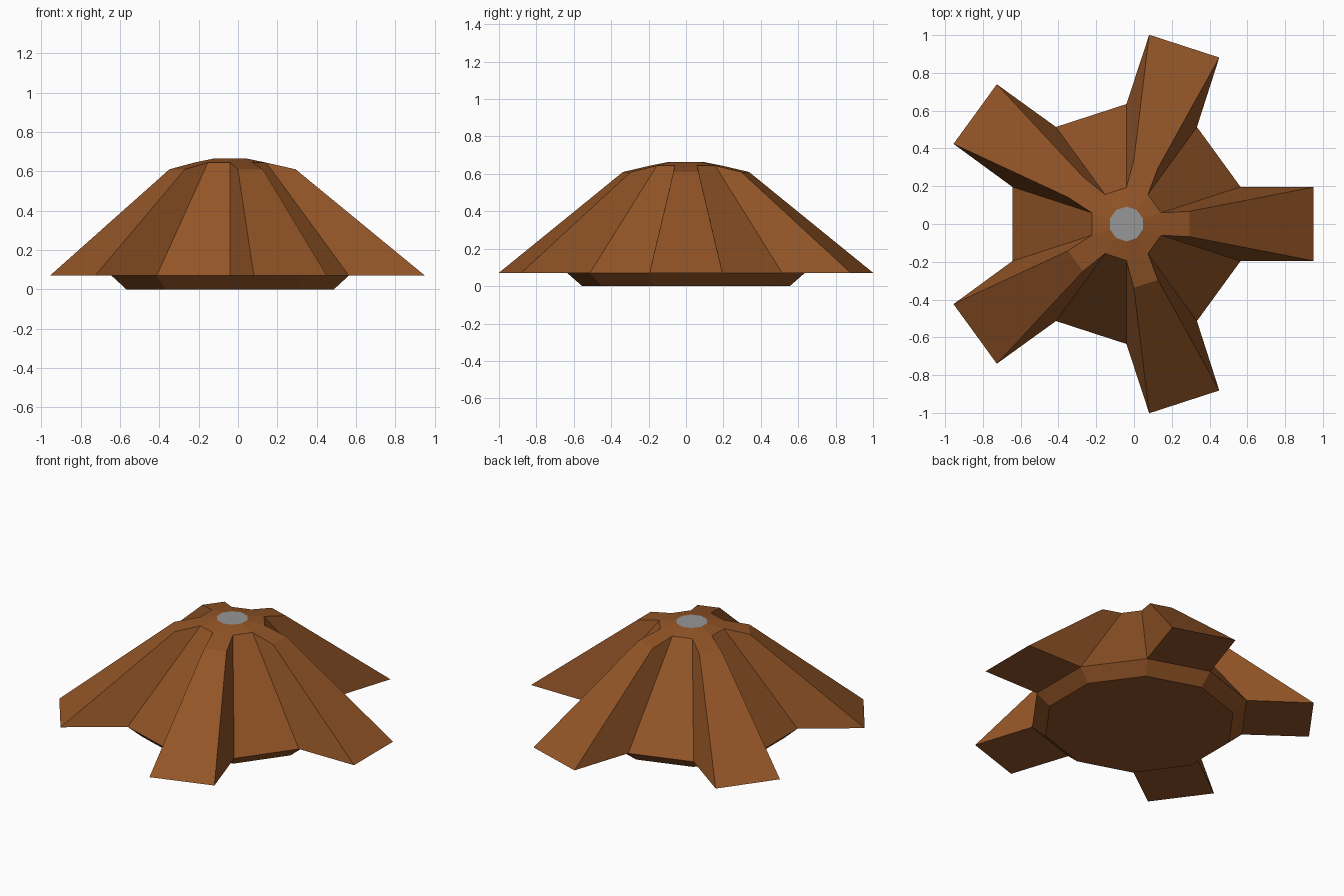
import bpy, bmesh, math
from mathutils import Vector

if "Cube" in bpy.data.objects:
    bpy.data.objects.remove(bpy.data.objects["Cube"])

CX = -0.04        # star axis offset so the bounding box is centred
HALF = 0.195      # half width of an arm


def material(name, rgb):
    m = bpy.data.materials.new(name)
    m.diffuse_color = (*rgb, 1)
    m.use_nodes = True
    m.node_tree.nodes["Principled BSDF"].inputs["Base Color"].default_value = m.diffuse_color
    return m


def finish(bm, name, mat):
    me = bpy.data.meshes.new(name)
    bm.to_mesh(me)
    bm.free()
    me.materials.append(mat)
    ob = bpy.data.objects.new(name, me)
    bpy.context.collection.objects.link(ob)
    return ob


def ring(bm, r, z):
    # decagon with two corners per arm, at 18 degrees either side of it
    return [bm.verts.new((CX + r * math.cos(math.radians(36 * k - 18)),
                          r * math.sin(math.radians(36 * k - 18)), z))
            for k in range(10)]


brown = material("brown", (0.29, 0.09, 0.02))
grey = material("grey", (0.31, 0.31, 0.31))

# Star-shaped body: stacked decagon rings with five flared arms
bm = bmesh.new()
foot = ring(bm, 0.555, 0.0)
rim = ring(bm, 0.635, 0.07)
top = ring(bm, 0.193, 0.644)
crown = ring(bm, 0.092, 0.664)
bm.faces.new(foot[::-1])

for k in range(10):
    n = (k + 1) % 10
    bm.faces.new((foot[k], foot[n], rim[n], rim[k]))
    bm.faces.new((top[k], top[n], crown[n], crown[k]))
    if k % 2:
        # plain sloping wall between two arms
        bm.faces.new((rim[k], rim[n], top[n], top[k]))
        continue
    # arm: ridge shoulder near the top, wide flat tip at the rim height
    a = math.radians(36 * k)
    out = Vector((math.cos(a), math.sin(a), 0))
    side = Vector((-math.sin(a), math.cos(a), 0))

    def point(r, s, z):
        return bm.verts.new(Vector((CX, 0, z)) + out * r + side * s)

    tip_a, tip_b = point(0.99, -HALF, 0.07), point(0.99, HALF, 0.07)
    sh_a, sh_b = point(0.333, -0.067, 0.61), point(0.333, 0.067, 0.61)
    bm.faces.new((tip_a, tip_b, sh_b, sh_a))            # sloping back
    bm.faces.new((sh_a, sh_b, top[n], top[k]))          # shoulder
    bm.faces.new((rim[k], tip_a, sh_a, top[k]))         # sides
    bm.faces.new((tip_b, rim[n], top[n], sh_b))
    bm.faces.new((rim[k], rim[n], tip_b, tip_a))        # underside
bmesh.ops.recalc_face_normals(bm, faces=bm.faces)
finish(bm, "star_body", brown)

# Flat grey disc closing the crown
bm = bmesh.new()
bm.faces.new(ring(bm, 0.092, 0.664))
finish(bm, "top_disc", grey)
